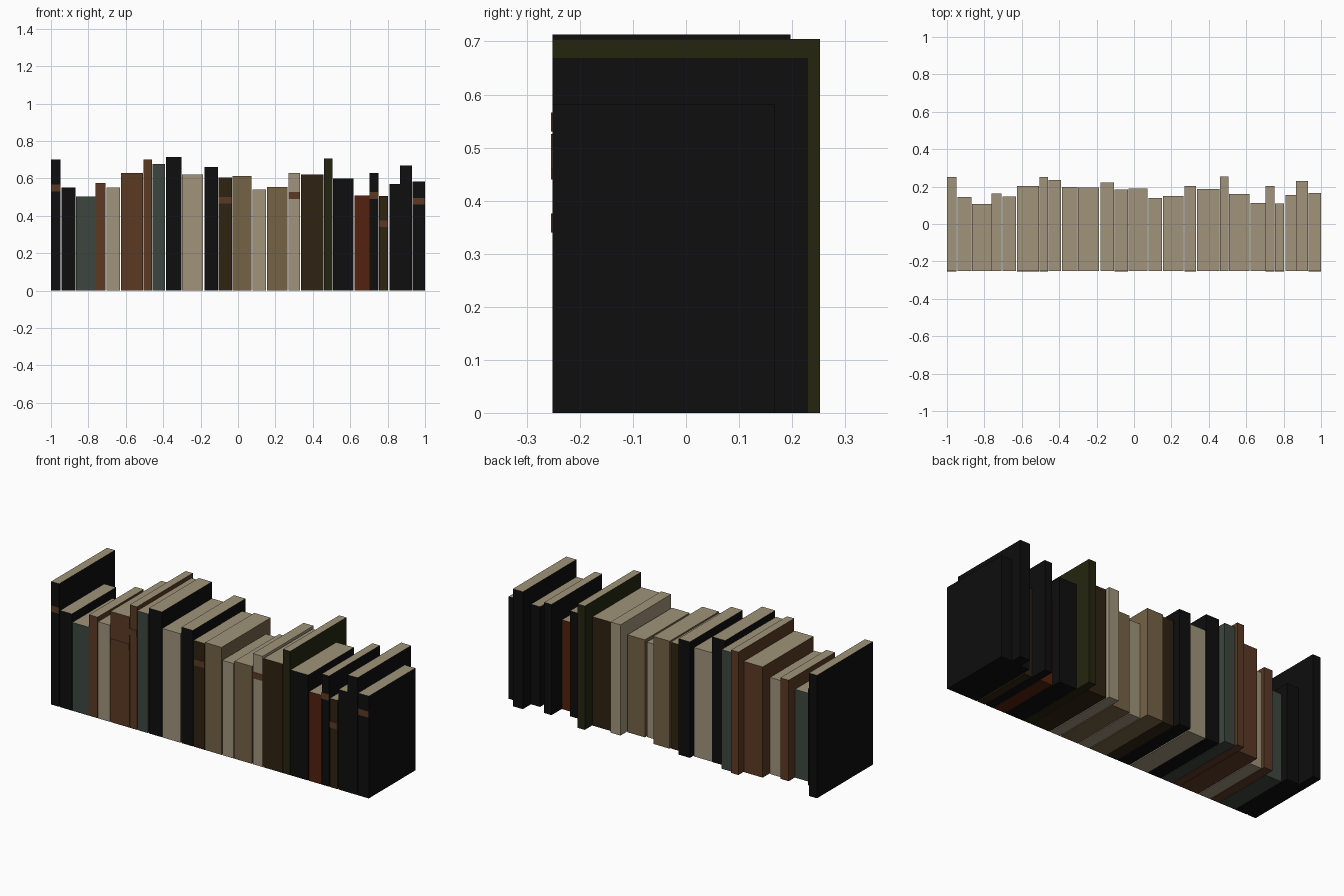
import bpy
import bmesh

cube = bpy.data.objects.get("Cube")
if cube:
    bpy.data.objects.remove(cube, do_unlink=True)


def linear(v):
    v /= 255
    return v / 12.92 if v <= 0.04045 else ((v + 0.055) / 1.055) ** 2.4


def make_material(name, rgb):
    mat = bpy.data.materials.new(name)
    mat.use_nodes = True
    color = [linear(c) for c in rgb] + [1]
    mat.diffuse_color = color
    mat.node_tree.nodes["Principled BSDF"].inputs["Base Color"].default_value = color
    return mat


MATS = {name: make_material(name, rgb) for name, rgb in {
    "paper": (160, 148, 122),
    "black": (14, 14, 14),
    "slate": (61, 70, 62),
    "brown": (91, 58, 36),
    "tan": (117, 98, 69),
    "umber": (47, 35, 17),
    "olive": (36, 37, 15),
    "red": (83, 33, 14),
}.items()}

FRONT = -0.252


def box(name, x0, x1, y0, y1, z0, z1, cover, top=None):
    """Box with one cover colour and, if given, another colour on top."""
    bm = bmesh.new()
    bmesh.ops.create_cube(bm, size=1)
    for v in bm.verts:
        v.co.x = x1 if v.co.x > 0 else x0
        v.co.y = y1 if v.co.y > 0 else y0
        v.co.z = z1 if v.co.z > 0 else z0
    bm.normal_update()
    mesh = bpy.data.meshes.new(name)
    mesh.materials.append(MATS[cover])
    if top:
        mesh.materials.append(MATS[top])
        for f in bm.faces:
            f.material_index = int(f.normal.z > 0.5)
    bm.to_mesh(mesh)
    bm.free()
    obj = bpy.data.objects.new(name, mesh)
    bpy.context.collection.objects.link(obj)


# Books from right to left: start, end, height, back edge, cover, label base
BOOKS = [
    (-1, -.95, .70, .25, "black", .53),
    (-.944, -.87, .55, .145, "black", None),
    (-.866, -.763, .503, .108, "slate", None),
    (-.761, -.708, .575, .163, "brown", None),
    (-.704, -.631, .55, .146, "paper", None),
    (-.626, -.507, .63, .204, "brown", .44),
    (-.505, -.46, .70, .25, "brown", .53),
    (-.458, -.39, .678, .236, "slate", None),
    (-.385, -.303, .713, .197, "black", None),
    (-.3, -.187, .62, .195, "paper", None),
    (-.18, -.108, .66, .222, "black", None),
    (-.103, -.033, .605, .184, "umber", .465),
    (-.03, .073, .612, .19, "tan", None),
    (.078, .149, .54, .14, "paper", None),
    (.154, .264, .555, .15, "tan", None),
    (.27, .332, .63, .204, "paper", .49),
    (.338, .457, .62, .187, "umber", None),
    (.46, .505, .705, .253, "olive", None),
    (.508, .618, .60, .16, "black", None),
    (.624, .702, .508, .112, "red", None),
    (.704, .75, .63, .204, "black", .49),
    (.755, .802, .505, .11, "umber", .34),
    (.81, .866, .57, .156, "black", None),
    (.867, .93, .668, .229, "black", None),
    (.933, 1, .582, .167, "black", .46),
]

for i, (x0, x1, height, back, cover, label) in enumerate(BOOKS, 1):
    box(f"book_{i}", x0, x1, FRONT, back, 0, height, cover, "paper")
    # Spine label plate
    if label:
        box(f"spine_label_{i}", x0, x1, FRONT - .002, FRONT, label, label + .036, "brown")
